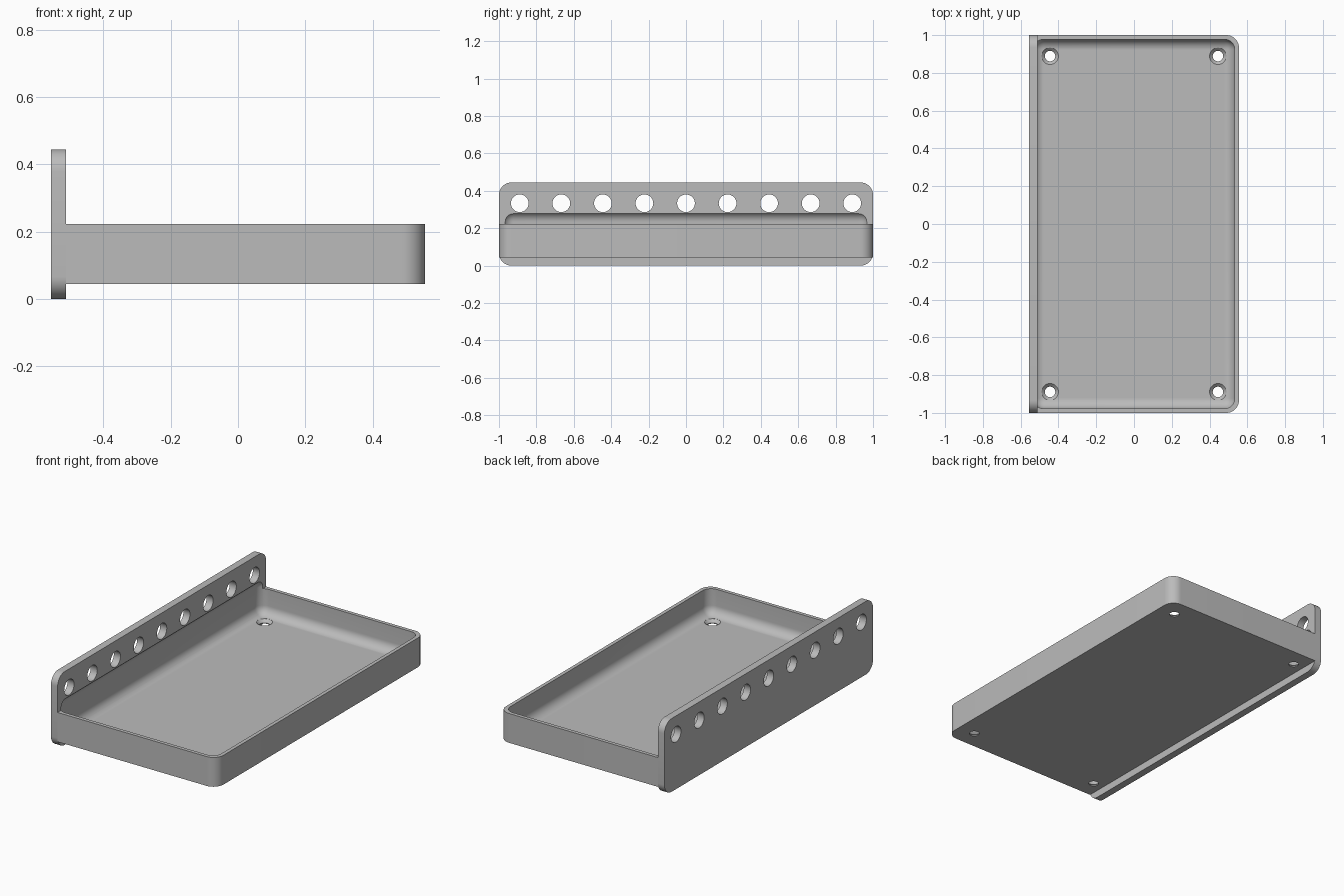
import bpy, bmesh, math
from mathutils import Matrix, Vector

cube = bpy.data.objects.get("Cube")
if cube:
    bpy.data.objects.remove(cube, do_unlink=True)

MM = 2 / 180  # the shelf is 180 mm long

grey = bpy.data.materials.new("light grey")
grey.use_nodes = True
COLOUR = (0.5, 0.5, 0.5, 1)
grey.diffuse_color = COLOUR
grey.node_tree.nodes["Principled BSDF"].inputs["Base Color"].default_value = COLOUR


def make_object(name, bm):
    bmesh.ops.scale(bm, vec=(MM, MM, MM), verts=bm.verts)
    bmesh.ops.recalc_face_normals(bm, faces=bm.faces)
    mesh = bpy.data.meshes.new(name)
    bm.to_mesh(mesh)
    bm.free()
    mesh.materials.append(grey)
    obj = bpy.data.objects.new(name, mesh)
    bpy.context.collection.objects.link(obj)
    return obj


def rounded_box(name, low, high, radius, is_round):
    """Box between two corners, rounding the edges picked by is_round(direction, centre)."""
    low, high = Vector(low), Vector(high)
    bm = bmesh.new()
    bmesh.ops.create_cube(bm, size=1)
    bmesh.ops.scale(bm, vec=high - low, verts=bm.verts)
    bmesh.ops.translate(bm, vec=(low + high) / 2, verts=bm.verts)
    edges = []
    for e in bm.edges:
        a, b = (v.co for v in e.verts)
        if is_round((b - a).normalized(), (a + b) / 2):
            edges.append(e)
    bmesh.ops.bevel(bm, geom=edges, offset=radius, segments=10, profile=0.5, affect='EDGES')
    return make_object(name, bm)


def add_drill(bm, centre, r1, r2, depth, rotation=None):
    """Closed cone or cylinder centred on a point."""
    matrix = Matrix.Translation(centre) @ (rotation or Matrix.Identity(4))
    bmesh.ops.create_cone(bm, cap_ends=True, segments=40, radius1=r1, radius2=r2,
                          depth=depth, matrix=matrix)


def cut(obj, cutter):
    mod = obj.modifiers.new("cut", 'BOOLEAN')
    mod.operation = 'DIFFERENCE'
    mod.solver = 'EXACT'
    mod.object = cutter
    bpy.ops.object.select_all(action='DESELECT')
    bpy.context.view_layer.objects.active = obj
    obj.select_set(True)
    bpy.ops.object.modifier_apply(modifier=mod.name)


# Tray body, rounded at its two free corners
tray = rounded_box("tray", (-46, -90, 4), (50, 90, 20), 6,
                   lambda d, c: abs(d.z) > 0.9 and c.x > 0)

# Upright mounting plate along the left-hand long edge
plate = rounded_box("mounting_plate", (-50, -90, 0), (-46, 90, 40), 6,
                    lambda d, c: abs(d.x) > 0.9)

# Filleted hollow, which also bites a shallow recess into the plate
hollow = rounded_box("hollow_cutter", (-48, -88, 6), (48, 88, 26), 5, lambda d, c: True)
cutters = [hollow]
cut(tray, hollow)
cut(plate, hollow)

# Countersunk screw holes in the tray floor
stages = ((2.5, 2.5, 2, 5), (2.5, 4, 4.5, 6), (4, 4, 6, 12))
for r1, r2, z0, z1 in stages:
    bm = bmesh.new()
    for x in (-40, 40):
        for y in (-80, 80):
            add_drill(bm, (x, y, (z0 + z1) / 2), r1, r2, z1 - z0)
    drill = make_object("screw_hole_cutter", bm)
    cut(tray, drill)
    cutters.append(drill)

# Row of round holes through the plate
bm = bmesh.new()
for i in range(-4, 5):
    add_drill(bm, (-48, i * 20, 30), 4.25, 4.25, 10, Matrix.Rotation(math.pi / 2, 4, 'Y'))
drill = make_object("plate_hole_cutter", bm)
cut(plate, drill)
cutters.append(drill)

for c in cutters:
    bpy.data.objects.remove(c, do_unlink=True)

# Smooth fillets, crisp edges
for obj in (tray, plate):
    bpy.ops.object.select_all(action='DESELECT')
    bpy.context.view_layer.objects.active = obj
    obj.select_set(True)
    bpy.ops.object.shade_smooth_by_angle(angle=math.radians(30))
